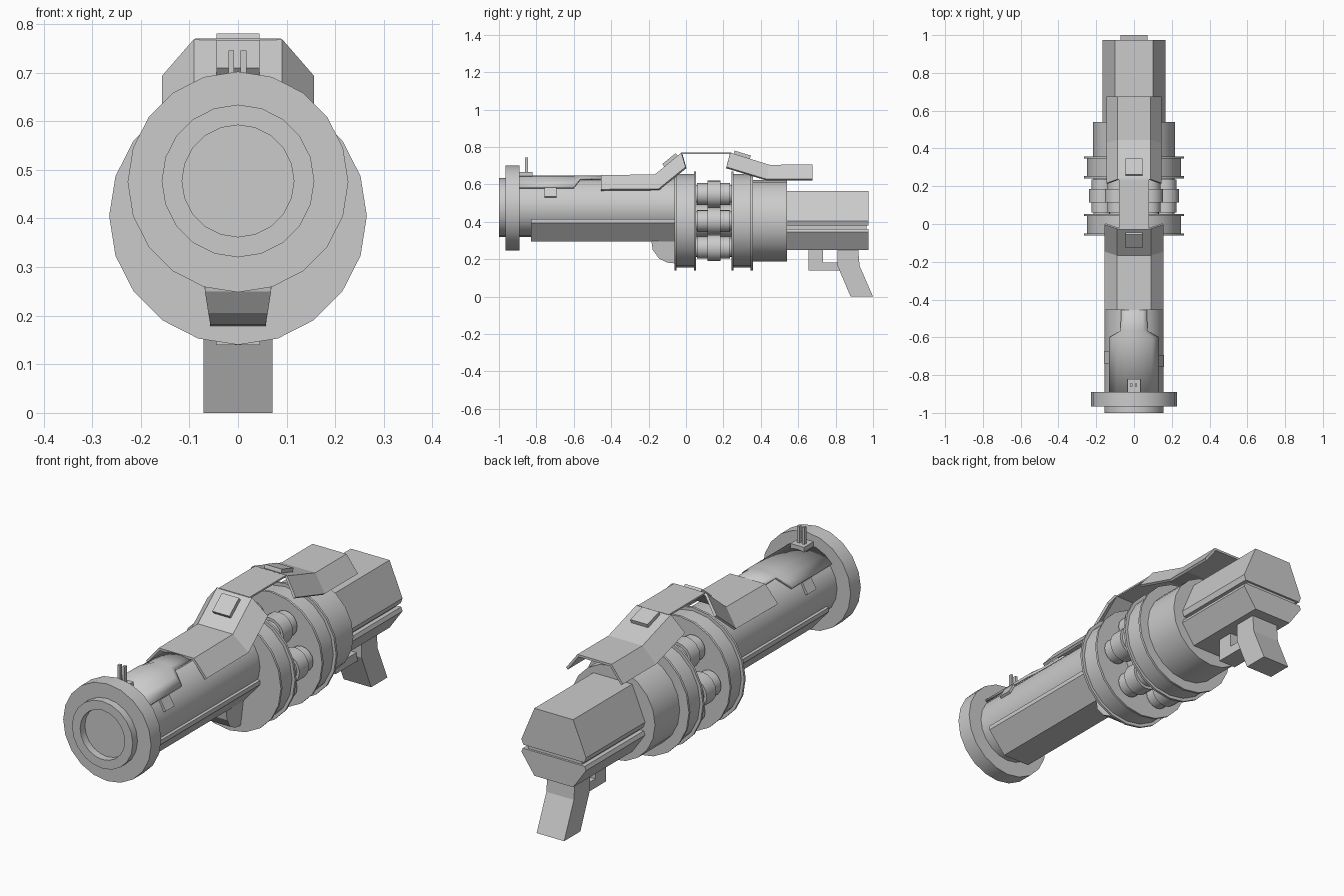
import bpy, bmesh
from math import sin, cos, pi, radians
from mathutils import Matrix, Vector

if "Cube" in bpy.data.objects:
    bpy.data.objects.remove(bpy.data.objects["Cube"])


def finish(name, bm, smooth=False, thick=0):
    bmesh.ops.recalc_face_normals(bm, faces=bm.faces)
    me = bpy.data.meshes.new(name)
    bm.to_mesh(me)
    bm.free()
    ob = bpy.data.objects.new(name, me)
    bpy.context.collection.objects.link(ob)
    if thick:
        m = ob.modifiers.new("thickness", 'SOLIDIFY')
        m.thickness = thick
        m.offset = 0
    if smooth:
        bpy.ops.object.select_all(action='DESELECT')
        ob.select_set(True)
        bpy.context.view_layer.objects.active = ob
        bpy.ops.object.shade_smooth_by_angle(angle=radians(30))
    return ob


def loft(name, rings, closed=True, caps=True, **kw):
    """Skin a list of rings of equal point count."""
    bm = bmesh.new()
    vs = [[bm.verts.new(p) for p in r] for r in rings]
    n = len(rings[0])
    for a, b in zip(vs, vs[1:]):
        for i in range(n if closed else n - 1):
            j = (i + 1) % n
            bm.faces.new((a[i], a[j], b[j], b[i]))
    if caps and closed:
        bm.faces.new(vs[0])
        bm.faces.new(vs[-1])
    return finish(name, bm, **kw)


def lathe(name, profile, z, x=0, sides=20):
    """Turn (y, radius) points around a y-parallel axis."""
    rings = [[(x + r * sin(2 * pi * i / sides), y, z + r * cos(2 * pi * i / sides))
              for i in range(sides)] for y, r in profile]
    return loft(name, rings, smooth=True)


def side_shape(name, pts, w):
    return loft(name, [[(x, y, z) for y, z in pts] for x in (-w, w)])


def section(name, half, y0, y1):
    """Symmetric xz section extruded along y."""
    pts = half + [(-x, z) for x, z in reversed(half)]
    return loft(name, [[(x, y, z) for x, z in pts] for y in (y0, y1)])


def box(name, c, size, axis='X', ang=0):
    bm = bmesh.new()
    m = Matrix.Translation(Vector(c)) @ Matrix.Rotation(radians(ang), 4, axis) @ Matrix.Diagonal((*size, 1))
    bmesh.ops.create_cube(bm, size=1, matrix=m)
    return finish(name, bm)


# barrel with bore, muzzle flange
BZ, DZ = 0.477, 0.405
lathe("barrel", [(-0.05, 0.157), (-1, 0.157), (-1, 0.115), (-0.4, 0.115)], BZ)
lathe("muzzle_flange", [(-0.965, 0.15), (-0.965, 0.227), (-0.89, 0.227), (-0.89, 0.15)], 0.475)

# drum discs with raised rims
for name, y in (("front_disc", -0.062), ("rear_disc", 0.242)):
    lathe(name, [(y, 0.265), (y + 0.011, 0.265), (y + 0.011, 0.25), (y + 0.104, 0.25),
                 (y + 0.104, 0.265), (y + 0.115, 0.265)], DZ)

# six stepped chambers around an axle
lathe("drum_axle", [(0.04, 0.09), (0.25, 0.09)], DZ)
for k in range(6):
    a = k * pi / 3
    lathe(f"chamber_{k + 1}",
          [(0.04, 0.05), (0.06, 0.05), (0.06, 0.059), (0.115, 0.059), (0.115, 0.072), (0.185, 0.072),
           (0.185, 0.059), (0.235, 0.059), (0.235, 0.05), (0.25, 0.05)],
          DZ + 0.165 * sin(a), 0.165 * cos(a), 16)

# rear body and faceted stock
lathe("rear_body", [(0.34, 0.218), (0.54, 0.218)], DZ)
section("stock_upper", [(0.158, 0.38), (0.167, 0.405), (0.1, 0.565)], 0.5, 0.975)
section("stock_core", [(0.14, 0.35), (0.14, 0.4)], 0.5, 0.965)
section("stock_lower", [(0.1, 0.25), (0.167, 0.345), (0.16, 0.363)], 0.5, 0.975)

# grip and trigger guard
side_shape("grip", [(0.81, 0.26), (0.92, 0.26), (0.928, 0.165), (1.0, 0), (0.88, 0), (0.81, 0.165)], 0.071)
side_shape("trigger_guard", [(0.655, 0.26), (0.655, 0.14), (0.83, 0.14), (0.83, 0.182),
                             (0.733, 0.182), (0.733, 0.26)], 0.045)


# folded top covers: stations are (y of top edge, y of side edge, top z)
def cover(name, stations, top, side):
    rings = [[(-side, ys, z - 0.075), (-top, yt, z), (top, yt, z), (side, ys, z - 0.075)]
             for yt, ys, z in stations]
    return loft(name, rings, closed=False, thick=0.012)


cover("front_cover", [(-0.455, -0.455, 0.645), (-0.165, -0.145, 0.648), (-0.022, 0.0, 0.765)], 0.088, 0.152)
cover("rear_cover", [(0.235, 0.215, 0.765), (0.445, 0.43, 0.7), (0.675, 0.675, 0.7)], 0.085, 0.142)
box("top_bridge", (0, 0.107, 0.766), (0.16, 0.27, 0.008))
box("front_cover_plate", (0, -0.083, 0.728), (0.088, 0.092, 0.026), 'X', 39)
box("rear_cover_plate", (0, 0.3, 0.755), (0.088, 0.09, 0.026), 'X', -17)


# curved panel on barrel top, narrowing behind the wide part
def arc(y, half_angle, r=0.166):
    return [(r * sin(radians(half_angle * t / 3)), y, BZ + r * cos(radians(half_angle * t / 3)))
            for t in range(-3, 4)]


loft("barrel_top_panel", [arc(-0.89, 50), arc(-0.6, 50), arc(-0.565, 24), arc(-0.42, 24)],
     closed=False, thick=0.012, smooth=True)

# lower barrel shell, keel fairing
section("lower_shell", [(0.07, 0.295), (0.157, 0.395), (0.157, 0.415), (0.13, 0.415)], -0.83, -0.055)
loft("keel_fairing", [[(-w, y, 0.33), (w, y, 0.33), (b, y, z), (-b, y, z)] for y, z, w, b in
                      ((-0.185, 0.295, 0.075, 0.069), (-0.178, 0.25, 0.075, 0.068),
                       (-0.145, 0.205, 0.075, 0.061), (-0.1, 0.182, 0.075, 0.057),
                       (-0.05, 0.177, 0.075, 0.057))])

# small tiles on barrel sides
for s, side in ((1, "right"), (-1, "left")):
    for ang, lvl in ((30, "upper"), (-42, "lower")):
        a = radians(ang)
        box(f"{side}_{lvl}_tile", (s * 0.156 * cos(a), -0.725 + (0.02 if s < 0 else 0), BZ + 0.156 * sin(a)),
            (0.02, 0.065, 0.055), 'Y', -s * ang)

# front sight
box("sight_base", (0, -0.855, 0.648), (0.07, 0.07, 0.036))
for i, x in enumerate((-0.014, 0.011)):
    box(f"sight_prong_{i + 1}", (x, -0.852, 0.7), (0.012, 0.015, 0.09))
